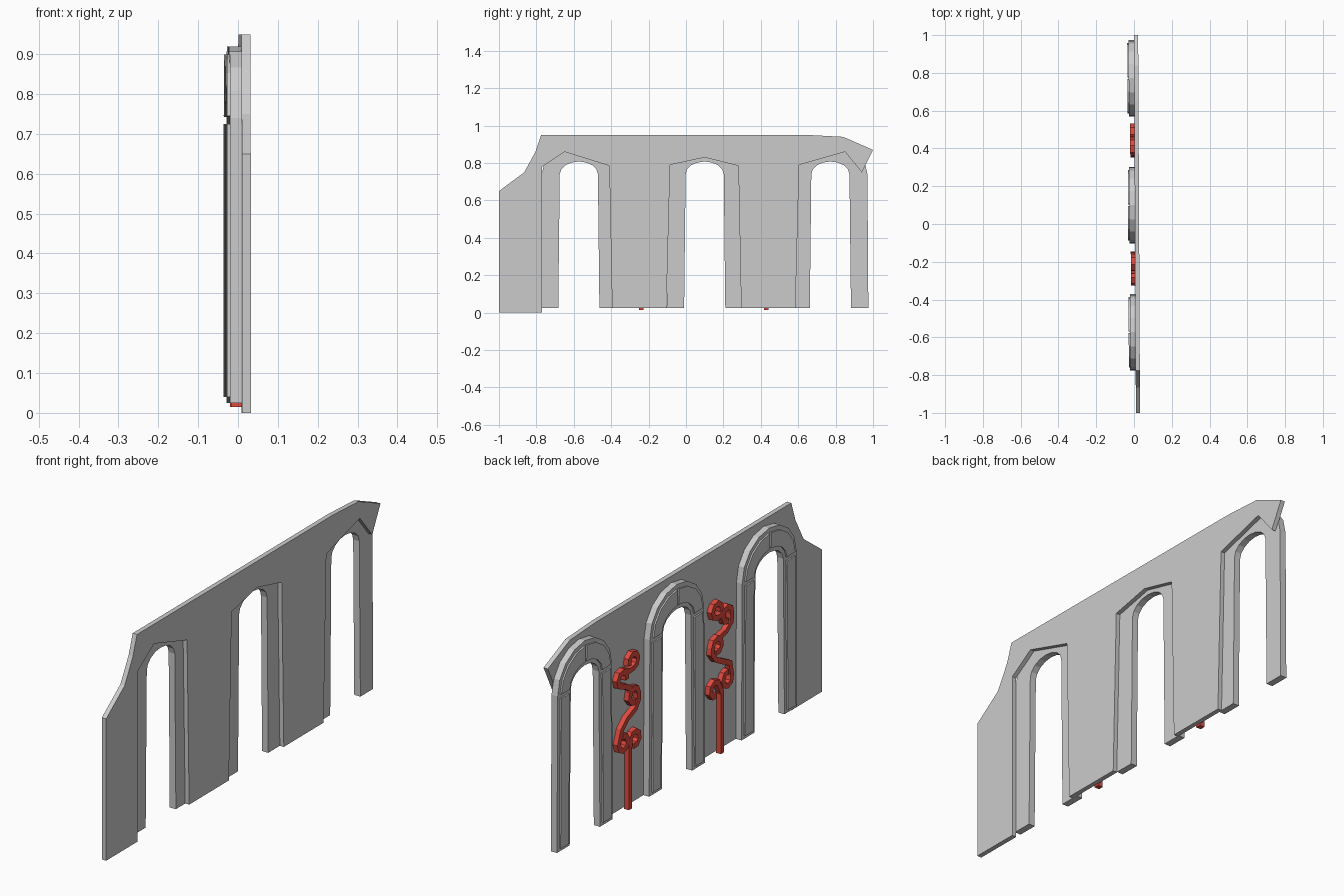
import bpy, bmesh
from math import sin, cos, pi, radians
from mathutils import Vector

if "Cube" in bpy.data.objects:
    bpy.data.objects.remove(bpy.data.objects["Cube"])


def yaw(x, y):
    # the whole facade is turned very slightly
    return x - 0.005 * y


def finish(name, bm, mat=None):
    bmesh.ops.recalc_face_normals(bm, faces=bm.faces)
    me = bpy.data.meshes.new(name)
    bm.to_mesh(me)
    bm.free()
    ob = bpy.data.objects.new(name, me)
    bpy.context.collection.objects.link(ob)
    if mat:
        me.materials.append(mat)
    return ob


def slab(name, loop, x0, x1):
    """Extrude a closed y-z outline along x."""
    bm = bmesh.new()
    a, b = ([bm.verts.new((yaw(x, y), y, z)) for y, z in loop] for x in (x0, x1))
    bm.faces.new(a)
    bm.faces.new(b[::-1])
    n = len(loop)
    for i in range(n):
        j = (i + 1) % n
        bm.faces.new((a[i], a[j], b[j], b[i]))
    return finish(name, bm)


def add_strip(bm, left, right, x0, x1):
    """Solid band between two y-z polylines with equal point counts."""
    rows = [[bm.verts.new((yaw(x, p[0]), p[0], p[1]))
             for p, x in ((l, x0), (r, x0), (r, x1), (l, x1))]
            for l, r in zip(left, right)]
    for r0, r1 in zip(rows, rows[1:]):
        for k in range(4):
            m = (k + 1) % 4
            bm.faces.new((r0[k], r0[m], r1[m], r1[k]))
    bm.faces.new(rows[0])
    bm.faces.new(rows[-1][::-1])


# Wall with three rough openings and broken ends
wall = [(-1, 0), (-.77, 0), (-.77, .78), (-.65, .86), (-.41, .785), (-.395, .025),
        (-.105, .025), (-.085, .79), (.1, .83), (.28, .785), (.295, .025),
        (.585, .025), (.605, .79), (.85, .86), (.94, .75), (1, .87), (.84, .94),
        (.65, .95), (-.775, .95), (-.805, .86), (-.865, .75), (-1, .65)]
slab("broken_wall", wall, .005, .027)

# Arch surrounds: t = 0 is the inner edge, t = 1 the outer edge
SPRING, FOOT = .74, .025


def mix(a, b, t):
    return a + (b - a) * t


def arc_pt(c, t, a):
    return (c + mix(.102, .198, t) * cos(a), SPRING + mix(.068, .18, t) * sin(a))


def leg_pt(c, t, z, side):
    k = (z - FOOT) / (SPRING - FOOT)
    return (c + side * mix(mix(.11, .102, k), mix(.203, .198, k), t), z)


def arch_edge(c, t, n=8):
    return ([leg_pt(c, t, FOOT, 1)] + [arc_pt(c, t, pi * i / n) for i in range(n + 1)]
            + [leg_pt(c, t, FOOT, -1)])


for i, c in enumerate((-.573, .1, .772)):
    bm = bmesh.new()
    add_strip(bm, arch_edge(c, 0), arch_edge(c, 1), -.024, .007)
    finish(f"arch_frame_{i + 1}", bm)

    # raised panels: two on the legs, two on the arch
    bm = bmesh.new()
    lo, hi = .18, .82
    for side in (1, -1):
        legs = [[leg_pt(c, t, z, side) for z in (.04, .725)] for t in (lo, hi)]
        add_strip(bm, *legs, -.031, -.022)
        angles = [mix(.03, pi / 2 - .03, k / 4) for k in range(5)]
        if side < 0:
            angles = [pi - a for a in angles]
        add_strip(bm, *[[arc_pt(c, t, a) for a in angles] for t in (lo, hi)],
                  -.031, -.022)
    finish(f"arch_panels_{i + 1}", bm)

# Red scroll ornaments
red = bpy.data.materials.new("red_ornament")
red.diffuse_color = (.75, .07, .05, 1)
red.use_nodes = True
red.node_tree.nodes["Principled BSDF"].inputs["Base Color"].default_value = red.diffuse_color


def curl(cy, cz, a0, a1, r=.033, n=6):
    return [(cy + r * cos(radians(mix(a0, a1, i / n))),
             cz + r * sin(radians(mix(a0, a1, i / n)))) for i in range(n + 1)]


def add_ribbon(bm, pts, w=.024):
    """Band of constant width along a path, mitred at the corners."""
    P = [Vector(p) for p in pts]
    dirs = [(b - a).normalized() for a, b in zip(P, P[1:])]
    left, right = [], []
    for i, p in enumerate(P):
        d0, d1 = dirs[max(i - 1, 0)], dirs[min(i, len(dirs) - 1)]
        d = (d0 + d1).normalized()
        off = Vector((-d.y, d.x)) * (w / 2 / max(d.dot(d0), .7))
        left.append(p + off)
        right.append(p - off)
    add_strip(bm, left, right, -.018, .007)


vine_a = [
    [(.43, .015), (.43, .29)] + curl(.395, .325, 10, 290),
    curl(.48, .335, -280, 10) + [(.49, .40), (.45, .435), (.39, .46), (.365, .495)]
    + curl(.4, .525, 180, -110),
    [(.42, .56), (.455, .585)] + curl(.485, .63, -90, 200),
    [(.465, .66), (.435, .65)] + curl(.405, .685, -90, -380),
]
vine_b = [
    [(-.24, .015), (-.24, .29)] + curl(-.19, .325, 180, -110),
    curl(-.28, .34, 460, 170) + [(-.3, .405), (-.25, .43), (-.195, .46), (-.168, .495)]
    + curl(-.205, .52, 0, 290),
    [(-.22, .55), (-.27, .56), (-.31, .59)] + curl(-.28, .635, 190, -100),
    [(-.265, .665), (-.235, .65)] + curl(-.205, .68, -90, 200),
]
for name, strokes in (("scroll_ornament_right", vine_a), ("scroll_ornament_left", vine_b)):
    bm = bmesh.new()
    for s in strokes:
        add_ribbon(bm, s)
    finish(name, bm, red)
